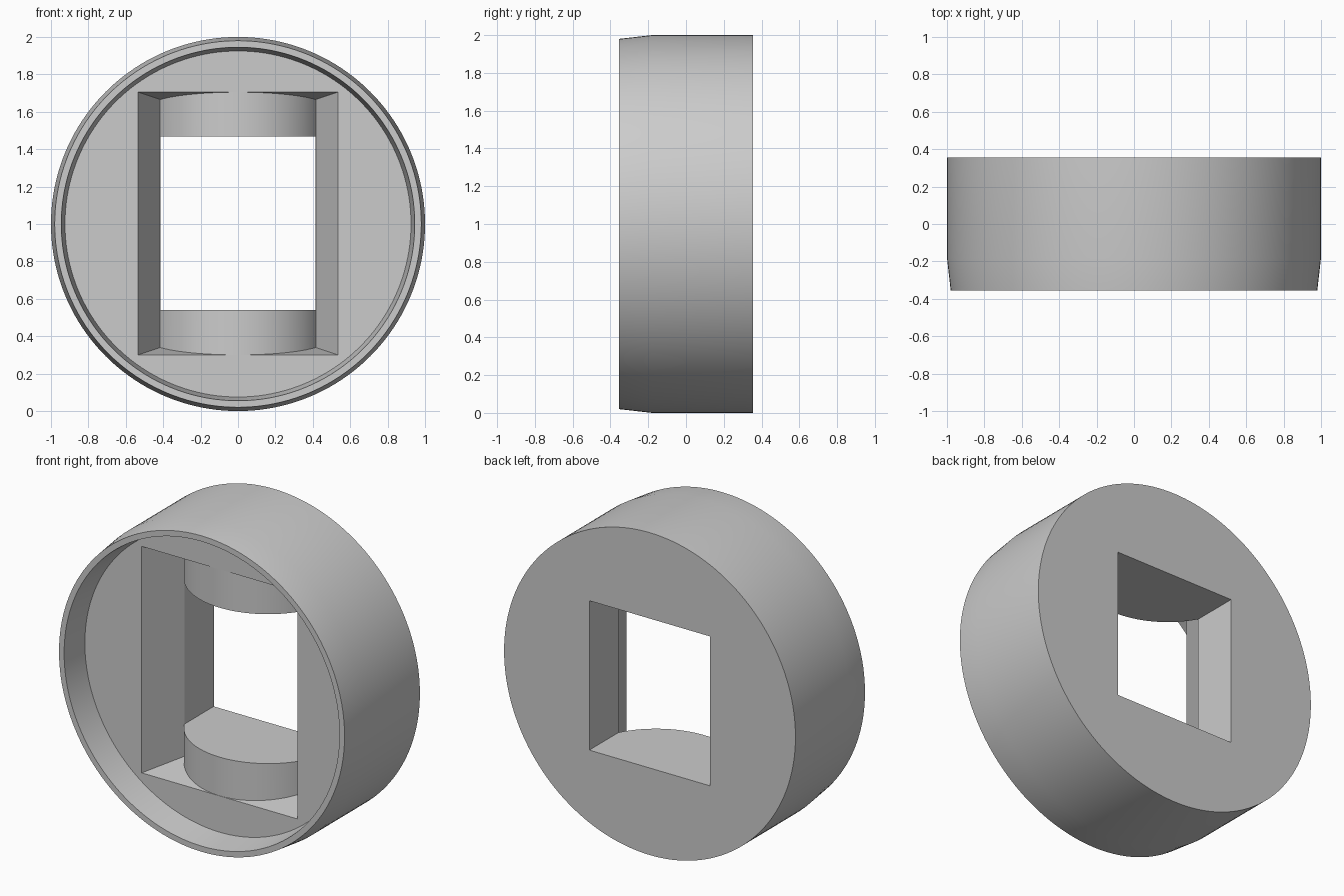
import bpy, bmesh, math

if "Cube" in bpy.data.objects:
    bpy.data.objects.remove(bpy.data.objects["Cube"])

SEG = 160
CZ = 1.0        # height of the ring axis
FLOOR = -0.18   # y of the recessed front floor
KINK = 0.07     # y where the tapered pocket meets the window


def loft(name, rings):
    """Closed solid skinned through equal-sized point rings, capped at both ends."""
    bm = bmesh.new()
    vr = [[bm.verts.new(p) for p in r] for r in rings]
    n = len(vr[0])
    for a, b in zip(vr, vr[1:]):
        for i in range(n):
            j = (i + 1) % n
            bm.faces.new((a[i], a[j], b[j], b[i]))
    bm.faces.new(vr[0])
    bm.faces.new(vr[-1])
    bmesh.ops.recalc_face_normals(bm, faces=bm.faces)
    me = bpy.data.meshes.new(name)
    bm.to_mesh(me)
    bm.free()
    ob = bpy.data.objects.new(name, me)
    bpy.context.collection.objects.link(ob)
    return ob


def circle(r, y):
    return [(r * math.cos(2 * math.pi * i / SEG), y,
             CZ + r * math.sin(2 * math.pi * i / SEG)) for i in range(SEG)]


def rect(hx, z0, z1, y):
    return [(-hx, y, z0), (hx, y, z0), (hx, y, z1), (-hx, y, z1)]


def cut(target, cutter):
    cutter.hide_render = True
    m = target.modifiers.new("cut", 'BOOLEAN')
    m.operation = 'DIFFERENCE'
    m.solver = 'EXACT'
    m.object = cutter
    bpy.context.view_layer.objects.active = target
    bpy.ops.object.modifier_apply(modifier=m.name)
    bpy.data.objects.remove(cutter, do_unlink=True)


# Round body with tapered front edge and shallow dished recess
profile = [(0.925, FLOOR), (0.945, -0.355), (0.98, -0.355), (1.0, FLOOR), (1.0, 0.355)]
body = loft("ring_body", [circle(r, y) for r, y in profile])

# Tapered rectangular pocket, extended forward of the floor for a clean cut
k = 0.1 / (KINK - FLOOR)
pocket = loft("pocket_cutter", [
    rect(0.535 + 0.12 * k, 0.30 - 0.04 * k, 1.705 + 0.04 * k, FLOOR - 0.1),
    rect(0.415, 0.34, 1.665, KINK)])

# Bowed blocks left standing at the top and bottom of the pocket
half, sag = 0.417, KINK - FLOOR - 0.001
R = (half ** 2 + sag ** 2) / (2 * sag)
a = math.asin(half / R)
N = 40
bow = [(R * math.sin(t), KINK - sag + R * (1 - math.cos(t)))
       for t in [-a + 2 * a * i / N for i in range(N + 1)]]
bow += [(half, 0.3), (-half, 0.3)]
blocks = loft("bow_cutter", [[(x, y, z) for x, y in bow] for z in (0.1, 1.9)])
cut(pocket, blocks)
cut(body, pocket)

# Straight window through the whole body
cut(body, loft("window_cutter", [rect(0.415, 0.54, 1.467, y) for y in (-0.25, 0.5)]))

bpy.ops.object.select_all(action='DESELECT')
body.select_set(True)
bpy.context.view_layer.objects.active = body
bpy.ops.object.shade_smooth_by_angle(angle=math.radians(20))
